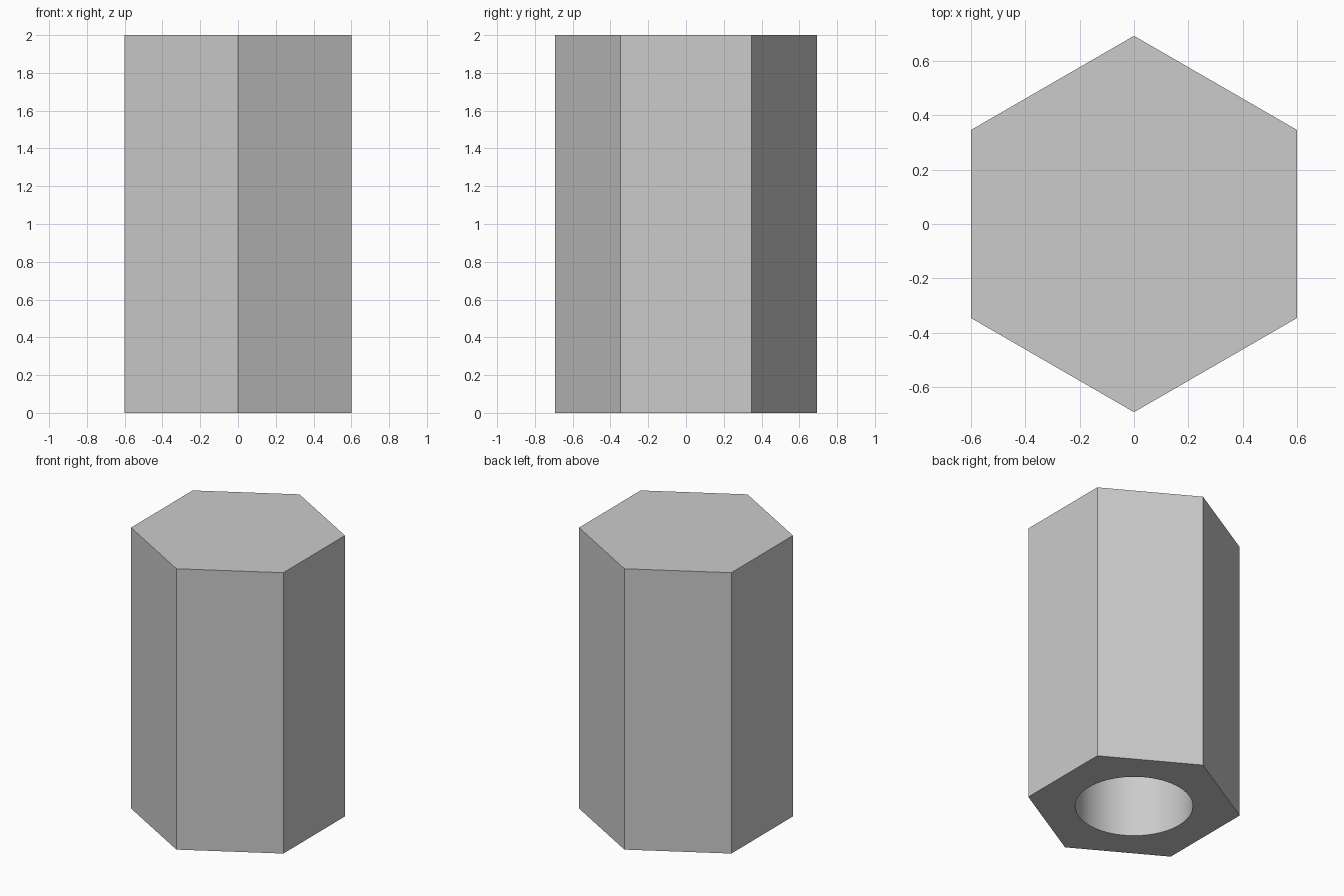
import bpy
import math

HEIGHT = 2.0
FLAT_RADIUS = 0.6      # centre to a flat side
BORE_RADIUS = 0.38
BORE_DEPTH = 1.2

if "Cube" in bpy.data.objects:
    bpy.data.objects.remove(bpy.data.objects["Cube"], do_unlink=True)


def make_material(name, colour):
    mat = bpy.data.materials.new(name)
    mat.use_nodes = True
    mat.diffuse_color = colour
    mat.node_tree.nodes["Principled BSDF"].inputs["Base Color"].default_value = colour
    return mat


def add_prism(name, sides, radius, bottom, top, mat):
    bpy.ops.mesh.primitive_cylinder_add(
        vertices=sides, radius=radius, depth=top - bottom,
        location=(0, 0, (bottom + top) / 2))
    obj = bpy.context.object
    obj.name = name
    obj.data.materials.append(mat)
    return obj


grey = make_material("light grey", (0.6, 0.6, 0.6, 1))

# Round cutter for the blind bore in the underside
cutter = add_prism("bore_cutter", 64, BORE_RADIUS, -0.2, BORE_DEPTH, grey)
cutter.hide_render = True

# Hexagonal body with points towards front and back
body = add_prism("hex_spacer", 6, FLAT_RADIUS / math.cos(math.pi / 6), 0, HEIGHT, grey)

# Cut the bore, then discard the cutter
bore = body.modifiers.new("Bore", 'BOOLEAN')
bore.operation = 'DIFFERENCE'
bore.solver = 'EXACT'
bore.object = cutter
bpy.ops.object.modifier_apply(modifier=bore.name)
bpy.data.objects.remove(cutter, do_unlink=True)

# Smooth bore wall, crisp hexagon edges
bpy.ops.object.shade_smooth_by_angle(angle=math.radians(30))
